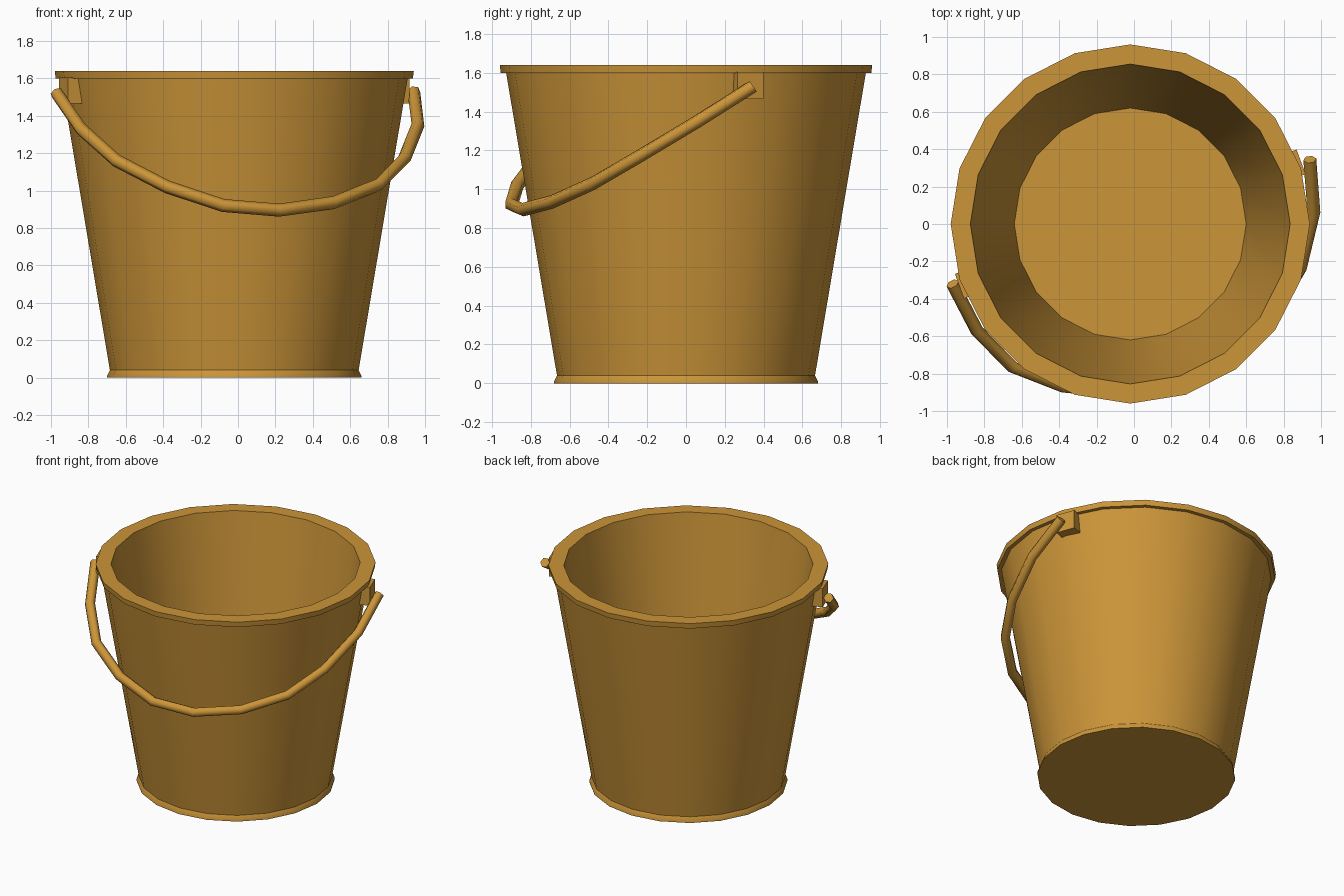
import bpy, bmesh, math
from mathutils import Vector

if "Cube" in bpy.data.objects:
    bpy.data.objects.remove(bpy.data.objects["Cube"])

CX = -0.02                      # bucket axis sits slightly left of centre
ORANGE = bpy.data.materials.new("orange_paint")
ORANGE.diffuse_color = (0.60, 0.30, 0.04, 1)
ORANGE.use_nodes = True
ORANGE.node_tree.nodes["Principled BSDF"].inputs["Base Color"].default_value = ORANGE.diffuse_color


def finish(name, bm, angle=30):
    bmesh.ops.recalc_face_normals(bm, faces=bm.faces)
    mesh = bpy.data.meshes.new(name)
    bm.to_mesh(mesh)
    bm.free()
    obj = bpy.data.objects.new(name, mesh)
    bpy.context.collection.objects.link(obj)
    mesh.materials.append(ORANGE)
    bpy.ops.object.select_all(action='DESELECT')
    obj.select_set(True)
    bpy.context.view_layer.objects.active = obj
    bpy.ops.object.shade_smooth_by_angle(angle=math.radians(angle))
    return obj


def skin(bm, rings):
    """Join successive vertex rings with quads and cap both ends."""
    n = len(rings[0])
    for a, b in zip(rings, rings[1:]):
        for i in range(n):
            j = (i + 1) % n
            bm.faces.new((a[i], a[j], b[j], b[i]))
    bm.faces.new(rings[0])
    bm.faces.new(rings[-1])


# Bucket: one closed profile turned with 20 sides, outside then inside
profile = [(0.68, 0), (0.68, 0.01), (0.665, 0.04), (0.927, 1.60), (0.955, 1.60),
           (0.96, 1.64), (0.855, 1.64), (0.85, 1.60), (0.62, 0.04)]
bm = bmesh.new()
rings = [[bm.verts.new((CX + r * math.cos(math.tau * i / 20),
                        r * math.sin(math.tau * i / 20), z)) for i in range(20)]
         for r, z in profile]
skin(bm, rings)
finish("bucket", bm)

# Ears: small blocks under the rim on opposite sides
for name, deg in (("right_ear", 20), ("left_ear", 200)):
    a = math.radians(deg)
    out = Vector((math.cos(a), math.sin(a), 0))
    side = Vector((-out.y, out.x, 0))
    bm = bmesh.new()
    rings = [[bm.verts.new(Vector((CX, 0, z)) + out * r + side * t)
              for r, t in ((0.88, -0.07), (0.972, -0.07), (0.972, 0.07), (0.88, 0.07))]
             for z in (1.465, 1.605)]
    skin(bm, rings)
    finish(name, bm)

# Handle: six-sided tube swept along a tilted half loop
path = [Vector(p) for p in (
    (-0.97, -0.32, 1.52), (-0.84, -0.57, 1.33), (-0.65, -0.765, 1.16),
    (-0.38, -0.87, 1.02), (-0.08, -0.90, 0.92), (0.22, -0.84, 0.895),
    (0.51, -0.69, 0.935), (0.75, -0.48, 1.03), (0.89, -0.24, 1.17),
    (0.962, 0.06, 1.35), (0.94, 0.345, 1.53))]
normal = (path[-1] - path[0]).cross(path[5] - path[0]).normalized()
bm = bmesh.new()
rings = []
for k, p in enumerate(path):
    d1 = (p - path[max(k - 1, 0)]).normalized()
    d2 = (path[min(k + 1, len(path) - 1)] - p).normalized()
    across = normal.cross((d1 + d2).normalized()).normalized()
    rings.append([bm.verts.new(p + 0.035 * (across * math.cos(math.tau * i / 6)
                                            + normal * math.sin(math.tau * i / 6)))
                  for i in range(6)])
skin(bm, rings)
finish("handle", bm, 65)
